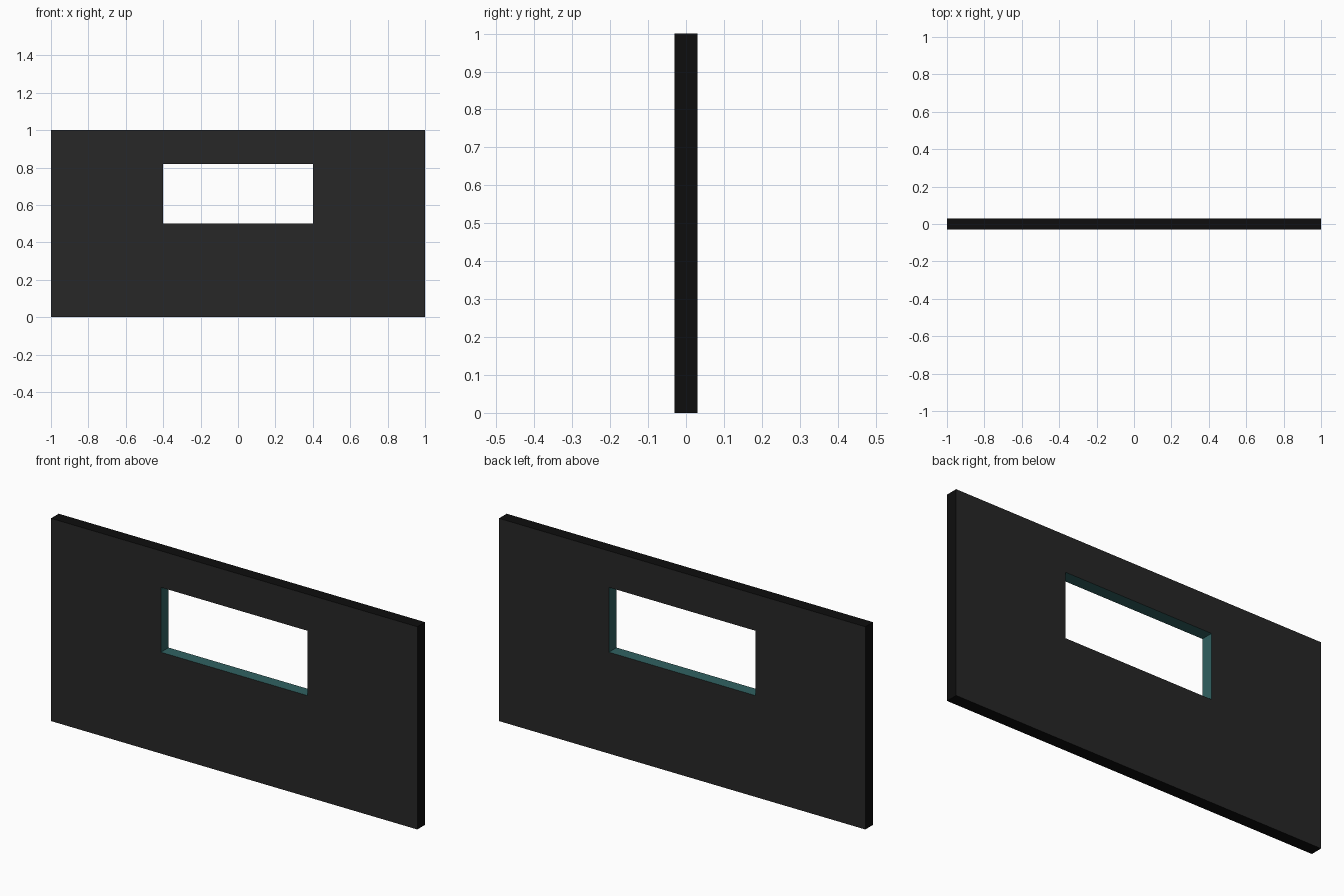
import bpy, bmesh

if "Cube" in bpy.data.objects:
    bpy.data.objects.remove(bpy.data.objects["Cube"])

W, H, T = 1.0, 1.0, 0.03          # half width, height, half thickness
HOLE = (-0.4, 0.4, 0.5, 0.82)     # x0, x1, z0, z1


def material(name, rgb):
    m = bpy.data.materials.new(name)
    m.diffuse_color = (*rgb, 1)
    m.use_nodes = True
    m.node_tree.nodes["Principled BSDF"].inputs["Base Color"].default_value = m.diffuse_color
    return m


def rect(bm, x0, x1, z0, z1, y):
    return [bm.verts.new((x, y, z)) for x, z in ((x0, z0), (x1, z0), (x1, z1), (x0, z1))]


def ring(bm, a, b, mat):
    # quads joining two four-cornered loops
    for i in range(4):
        j = (i + 1) % 4
        bm.faces.new((a[i], a[j], b[j], b[i])).material_index = mat


bm = bmesh.new()
outer_front, outer_back = (rect(bm, -W, W, 0, H, y) for y in (-T, T))
inner_front, inner_back = (rect(bm, *HOLE, y) for y in (-T, T))

ring(bm, outer_front, inner_front, 0)   # front face around the window
ring(bm, inner_back, outer_back, 0)     # back face
ring(bm, outer_back, outer_front, 1)    # outer edges
ring(bm, inner_front, inner_back, 2)    # window reveal
bmesh.ops.recalc_face_normals(bm, faces=bm.faces)

mesh = bpy.data.meshes.new("wall_panel")
bm.to_mesh(mesh)
bm.free()
for name, rgb in (("panel_face", (0.02, 0.02, 0.02)),
                  ("panel_edge", (0.004, 0.004, 0.004)),
                  ("window_reveal", (0.03, 0.12, 0.12))):
    mesh.materials.append(material(name, rgb))
panel = bpy.data.objects.new("wall_panel", mesh)
bpy.context.collection.objects.link(panel)
